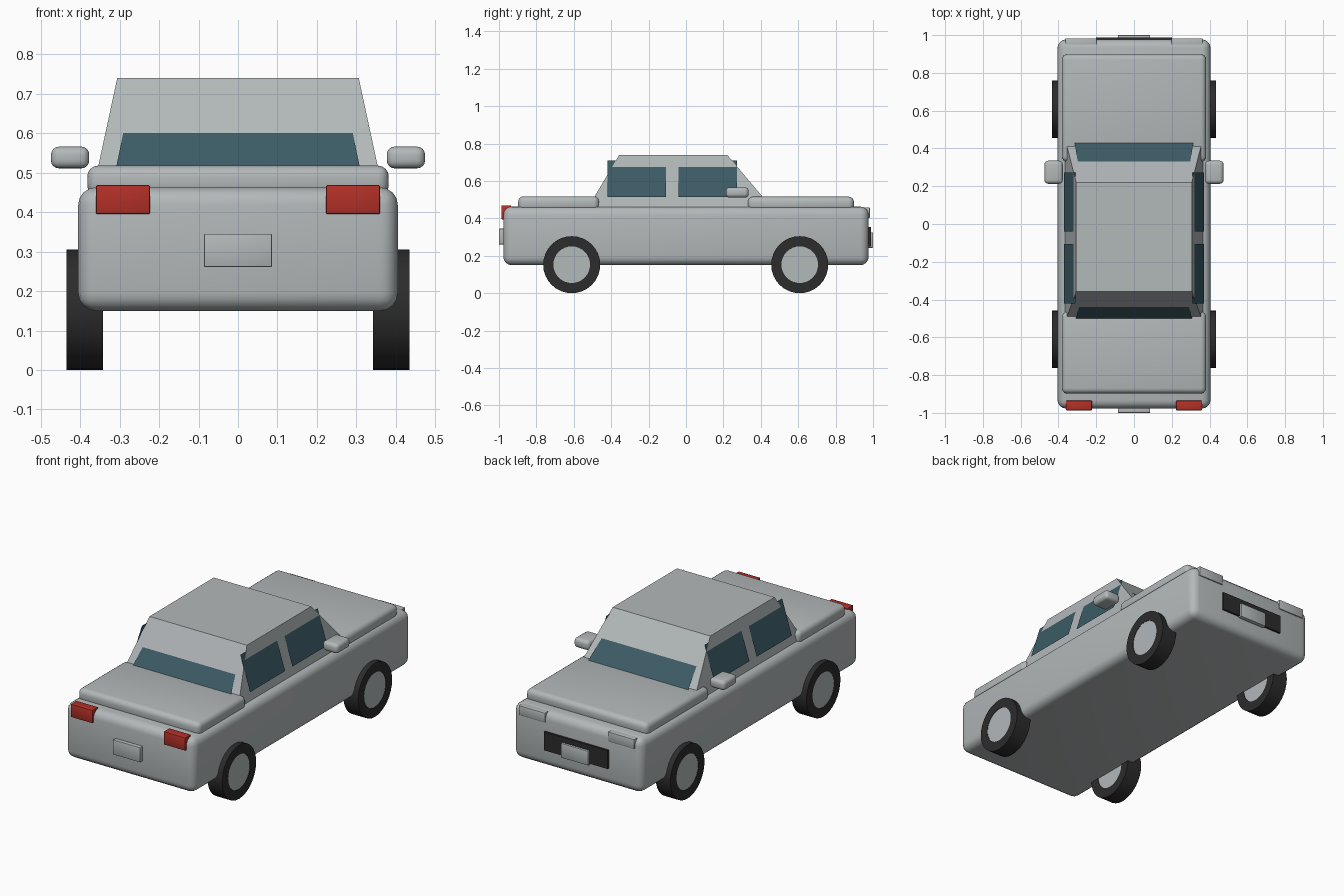
import bpy, bmesh, math
from mathutils import Matrix, Vector

if "Cube" in bpy.data.objects:
    bpy.data.objects.remove(bpy.data.objects["Cube"])


def material(name, rgb):
    m = bpy.data.materials.new(name)
    m.diffuse_color = (*rgb, 1)
    m.use_nodes = True
    m.node_tree.nodes["Principled BSDF"].inputs["Base Color"].default_value = m.diffuse_color
    return m


GREY = material("body grey", (0.45, 0.48, 0.49))
GLASS = material("dark glass", (0.045, 0.105, 0.13))
RED = material("light red", (0.45, 0.03, 0.02))
BLACK = material("tyre black", (0.025, 0.025, 0.025))


def finish(name, bm, mat, smooth=True):
    bmesh.ops.recalc_face_normals(bm, faces=bm.faces)
    mesh = bpy.data.meshes.new(name)
    bm.to_mesh(mesh)
    bm.free()
    mesh.materials.append(mat)
    ob = bpy.data.objects.new(name, mesh)
    bpy.context.collection.objects.link(ob)
    if smooth:
        bpy.ops.object.select_all(action='DESELECT')
        ob.select_set(True)
        bpy.context.view_layer.objects.active = ob
        bpy.ops.object.shade_smooth_by_angle(angle=math.radians(30))
    return ob


def box(name, x, y, z, mat, bevel=0, segments=4):
    """Box from (min, max) ranges with rounded edges."""
    bm = bmesh.new()
    bmesh.ops.create_cube(bm, size=1)
    for v in bm.verts:
        v.co = [r[0] if c < 0 else r[1] for c, r in zip(v.co, (x, y, z))]
    if bevel:
        bmesh.ops.bevel(bm, geom=bm.edges[:], offset=bevel, segments=segments,
                        profile=0.5, affect='EDGES')
    return finish(name, bm, mat, bool(bevel))


def pane(name, corners):
    bm = bmesh.new()
    bm.faces.new([bm.verts.new(c) for c in corners])
    bm.normal_update()
    face = bm.faces[:][0]
    if face.normal.dot(face.calc_center_median() - Vector((0, 0, 0.55))) < 0:
        face.normal_flip()
    mesh = bpy.data.meshes.new(name)
    bm.to_mesh(mesh)
    bm.free()
    mesh.materials.append(GLASS)
    bpy.context.collection.objects.link(bpy.data.objects.new(name, mesh))


def wheel_part(name, x0, x1, y, z, r, mat, hole=0):
    """Cylinder or ring along x."""
    bm = bmesh.new()
    n = 32
    profile = [(x0, r), (x1, r), (x1, hole), (x0, hole)]
    rings = [[bm.verts.new((px, y + pr * math.cos(2 * math.pi * i / n),
                            z + pr * math.sin(2 * math.pi * i / n)))
              for i in range(n)] for px, pr in (profile if hole else profile[:2])]
    for k in range(len(rings) if hole else 1):
        a, b = rings[k], rings[(k + 1) % len(rings)]
        for i in range(n):
            j = (i + 1) % n
            bm.faces.new((a[i], a[j], b[j], b[i]))
    if not hole:
        for ring in rings:
            bm.faces.new(ring)
    finish(name, bm, mat)


# Lower body and the two raised lids
box("body", (-0.405, 0.405), (-0.977, 0.977), (0.15, 0.463), GREY, 0.045)
box("front_lid", (-0.382, 0.382), (-0.897, -0.465), (0.44, 0.518), GREY, 0.028)
box("rear_lid", (-0.382, 0.382), (0.33, 0.898), (0.44, 0.516), GREY, 0.028)

# Tapered cabin
bm = bmesh.new()
bmesh.ops.create_cube(bm, size=1)
for v in bm.verts:
    top = v.co.z > 0
    v.co = (math.copysign(0.306 if top else 0.368, v.co.x),
            (-0.357 if top else -0.527) if v.co.y < 0 else (0.22 if top else 0.463),
            0.74 if top else 0.452)
finish("cabin", bm, GREY, False)

# Windscreens lean slightly more than the cabin, so their tops sink into it
pane("front_window", [(-0.309, -0.505, 0.512), (0.309, -0.505, 0.512),
                      (0.287, -0.425, 0.62), (-0.287, -0.425, 0.62)])
pane("rear_window", [(-0.315, 0.434, 0.51), (0.315, 0.434, 0.51),
                     (0.292, 0.298, 0.64), (-0.292, 0.298, 0.64)])

for s, side in ((-1, "left"), (1, "right")):
    # Side windows
    for label, y0, y1 in (("front", -0.42, -0.106), ("rear", -0.04, 0.273)):
        pane(f"{side}_{label}_side_window",
             [(s * 0.37, y0, 0.515), (s * 0.37, y1, 0.515),
              (s * 0.309, y1, 0.71), (s * 0.309, y0, 0.71)])
    # Wheels
    for label, y in (("front", -0.611), ("rear", 0.608)):
        xs = sorted((s * 0.342, s * 0.435))
        wheel_part(f"{side}_{label}_tyre", *xs, y, 0.1525, 0.1525, BLACK, 0.098)
        xs = sorted((s * 0.345, s * 0.433))
        wheel_part(f"{side}_{label}_hub", *xs, y, 0.1525, 0.0985, GREY)
    # Mirrors and lights
    box(f"{side}_mirror", sorted((s * 0.377, s * 0.474)), (0.213, 0.335),
        (0.511, 0.566), GREY, 0.02)
    box(f"{side}_red_light", sorted((s * 0.223, s * 0.36)), (-0.987, -0.935),
        (0.395, 0.469), RED, 0.004, 2)
    box(f"{side}_pale_light", sorted((s * 0.198, s * 0.363)), (0.935, 0.983),
        (0.403, 0.459), GREY, 0.004, 2)

# Plates and grille
box("front_plate", (-0.086, 0.086), (-1.0, -0.97), (0.261, 0.345), GREY, 0.003, 2)
box("grille", (-0.2, 0.2), (0.965, 0.988), (0.25, 0.355), BLACK)
box("rear_plate", (-0.086, 0.086), (0.97, 1.0), (0.243, 0.325), GREY, 0.003, 2)
